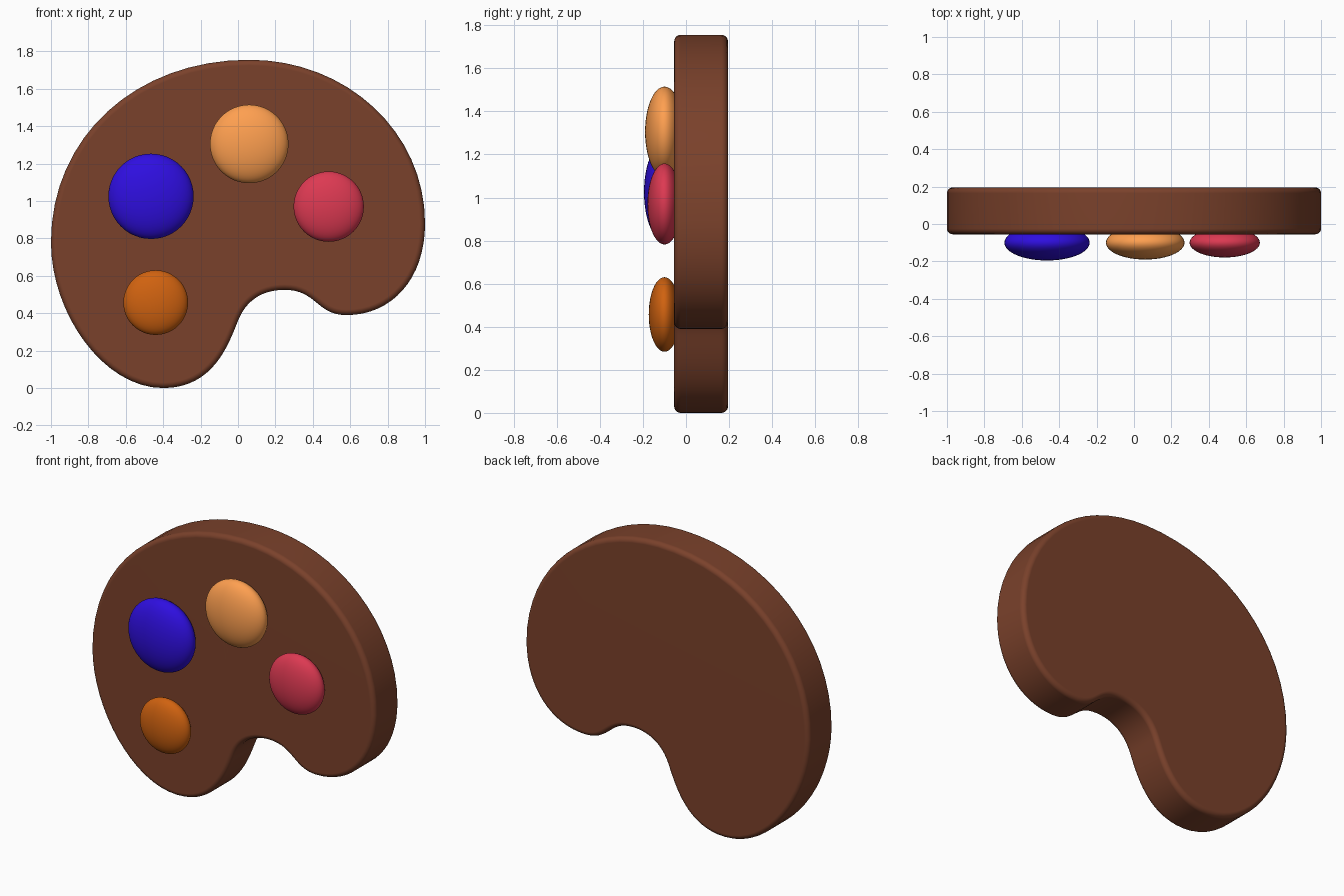
import bpy, bmesh, math
from mathutils import Vector
from mathutils.geometry import interpolate_bezier

if "Cube" in bpy.data.objects:
    bpy.data.objects.remove(bpy.data.objects["Cube"])


def paint(obj, name, color):
    mat = bpy.data.materials.new(name)
    mat.diffuse_color = (*color, 1)
    mat.use_nodes = True
    mat.node_tree.nodes["Principled BSDF"].inputs["Base Color"].default_value = mat.diffuse_color
    obj.data.materials.append(mat)


# Board outline in (x, z): incoming handle, point, outgoing handle
knots = [
    ((-0.13, 0), (-0.40, 0), (-0.72, 0)),
    ((-1, 0.40), (-1, 0.78), (-1, 1.34)),
    ((-0.55, 1.755), (0.06, 1.755), (0.58, 1.755)),
    ((1, 1.37), (1, 0.88), (1, 0.58)),
    ((0.82, 0.39), (0.58, 0.39), (0.42, 0.39)),
    ((0.42, 0.525), (0.25, 0.525), (0.12, 0.525)),
    ((0.04, 0.46), (0, 0.36), (-0.05, 0.235)),
]
outline = []
for i, (_, p, h_out) in enumerate(knots):
    h_in, q, _ = knots[(i + 1) % len(knots)]
    outline += interpolate_bezier(Vector(p), Vector(h_out), Vector(h_in), Vector(q), 17)[:-1]

# Palette board: extruded outline with rounded rims
FRONT, BACK = -0.055, 0.195
bm = bmesh.new()
face = bm.faces.new([bm.verts.new((p[0], FRONT, p[1])) for p in outline])
ext = bmesh.ops.extrude_face_region(bm, geom=[face])
for v in ext["geom"]:
    if isinstance(v, bmesh.types.BMVert):
        v.co.y = BACK
bmesh.ops.recalc_face_normals(bm, faces=bm.faces)
mesh = bpy.data.meshes.new("palette_board")
bm.to_mesh(mesh)
bm.free()
board = bpy.data.objects.new("palette_board", mesh)
bpy.context.collection.objects.link(board)
paint(board, "brown_wood", (0.195, 0.053, 0.024))
bevel = board.modifiers.new("rounded_rim", "BEVEL")
bevel.width = 0.03
bevel.segments = 5
bevel.limit_method = "ANGLE"
bevel.angle_limit = math.radians(50)
mesh.shade_smooth()
board.modifiers.new("flat_faces", "WEIGHTED_NORMAL")

# Paint blobs: flattened spheres on the front
blobs = [
    ("blue_paint", -0.465, 1.025, 0.228, 0.095, (0.028, 0.0044, 0.745)),
    ("light_orange_paint", 0.06, 1.305, 0.21, 0.09, (1.0, 0.35, 0.08)),
    ("red_paint", 0.485, 0.97, 0.188, 0.079, (0.72, 0.041, 0.084)),
    ("dark_orange_paint", -0.44, 0.457, 0.173, 0.073, (0.63, 0.122, 0.005)),
]
for name, x, z, r, depth, color in blobs:
    bpy.ops.mesh.primitive_uv_sphere_add(segments=48, ring_count=24, radius=1, location=(x, -0.10, z))
    blob = bpy.context.object
    blob.name = name
    blob.scale = (r, depth, r)
    bpy.ops.object.shade_smooth()
    paint(blob, name, color)
